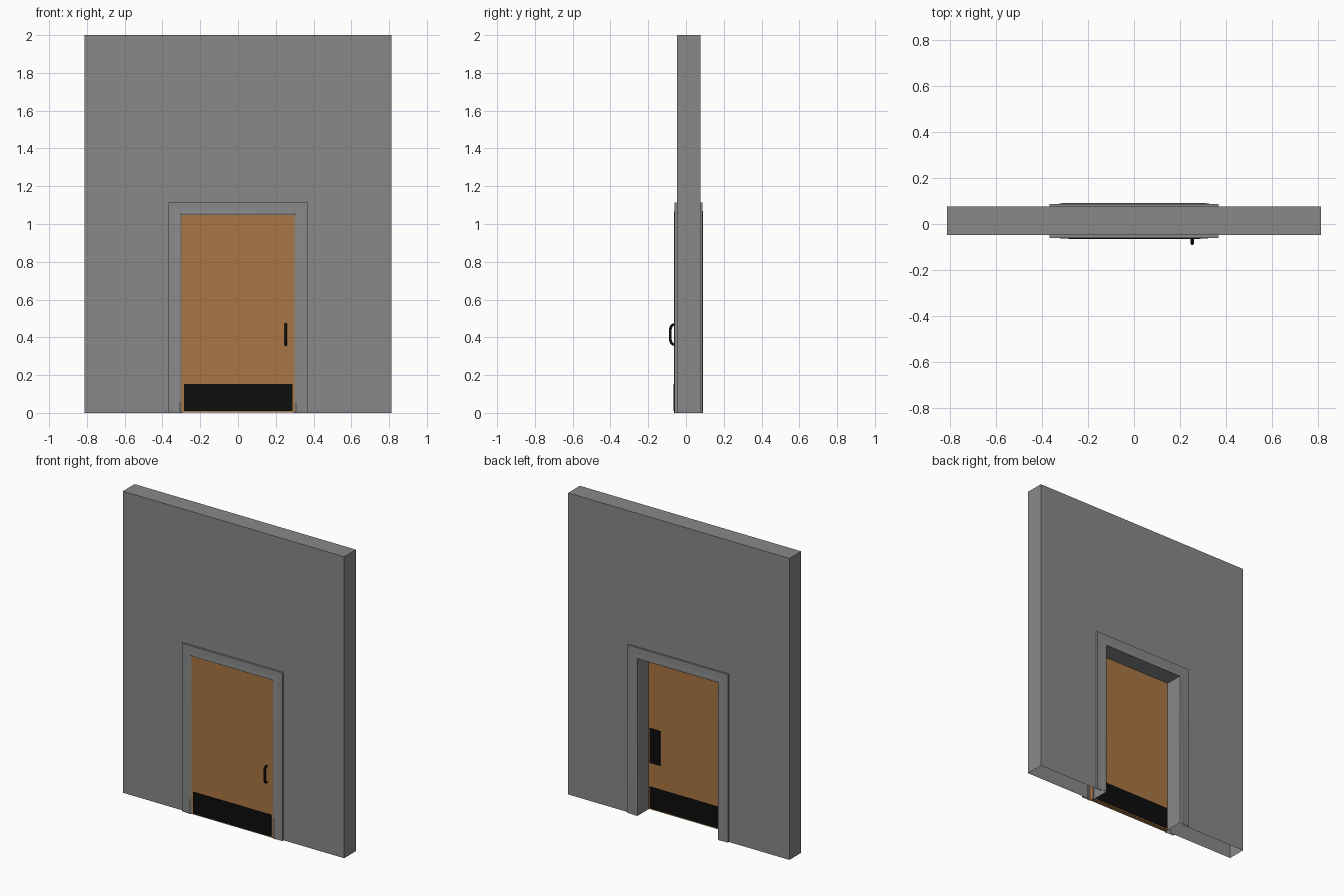
import bpy, bmesh, math
from mathutils import Vector

if "Cube" in bpy.data.objects:
    bpy.data.objects.remove(bpy.data.objects["Cube"])


def material(name, rgb):
    m = bpy.data.materials.new(name)
    m.diffuse_color = (*rgb, 1)
    m.use_nodes = True
    m.node_tree.nodes["Principled BSDF"].inputs["Base Color"].default_value = m.diffuse_color
    return m


GREY = material("wall grey", (0.25, 0.25, 0.25))
WOOD = material("door wood", (0.40, 0.18, 0.058))
BLACK = material("black metal", (0.004, 0.004, 0.004))


def add_mesh(name, bm, mat, smooth=False):
    me = bpy.data.meshes.new(name)
    bm.to_mesh(me)
    bm.free()
    ob = bpy.data.objects.new(name, me)
    bpy.context.collection.objects.link(ob)
    me.materials.append(mat)
    if smooth:
        bpy.context.view_layer.objects.active = ob
        ob.select_set(True)
        bpy.ops.object.shade_smooth_by_angle(angle=math.radians(35))
        ob.select_set(False)
    return ob


def box(name, lo, hi, mat):
    bm = bmesh.new()
    bmesh.ops.create_cube(bm, size=1)
    lo, hi = Vector(lo), Vector(hi)
    for v in bm.verts:
        v.co = (lo + hi) / 2 + v.co * (hi - lo)
    return add_mesh(name, bm, mat)


# Wall: an arch-shaped outline pushed through its depth, hollow underneath
FRONT, BACK, HW, OW, OH = -0.047, 0.076, 0.812, 0.33, 1.077
outline = [(-HW, 0), (-HW, 2), (HW, 2), (HW, 0), (OW, 0), (OW, OH), (-OW, OH), (-OW, 0)]
bm = bmesh.new()
face = bm.faces.new([bm.verts.new((x, FRONT, z)) for x, z in outline])
ext = bmesh.ops.extrude_face_region(bm, geom=[face], use_keep_orig=True)
for v in ext["geom"]:
    if isinstance(v, bmesh.types.BMVert):
        v.co.y = BACK
bmesh.ops.recalc_face_normals(bm, faces=bm.faces)
hidden = [f for f in bm.faces if abs(f.normal.y) < 0.5
          and (f.calc_center_median().z < 0.01
               or (abs(f.calc_center_median().x) < 0.5 and f.calc_center_median().z < 1.5))]
bmesh.ops.delete(bm, geom=hidden, context="FACES")
add_mesh("wall", bm, GREY)


# Door frame: moulding profiles (offset, y) swept up, over and down the opening
def frame(name, profile):
    bm = bmesh.new()
    rows = [[bm.verts.new((x, y, z)) for x, z in
             ((-d, 0), (-d, 0.747 + d), (d, 0.747 + d), (d, 0))] for d, y in profile]
    for a, b in zip(rows, rows[1:]):
        for i in range(3):
            bm.faces.new((a[i], a[i + 1], b[i + 1], b[i]))
    return add_mesh(name, bm, GREY, True)


frame("front_casing", [(0.368, FRONT), (0.368, -0.060), (0.33, -0.060),
                       (0.318, -0.0625), (0.308, -0.064), (0.30, -0.060)])
frame("jamb_and_back_casing", [(0.305, -0.030), (0.295, -0.030), (0.295, 0.088),
                               (0.308, 0.091), (0.318, 0.0895), (0.33, 0.087),
                               (0.368, 0.087), (0.368, BACK)])

# Door leaf with kick plates on both sides and a push plate behind
box("door", (-0.302, -0.060, 0.002), (0.302, -0.031, 1.049), WOOD)
box("front_kick_plate", (-0.285, -0.066, 0.01), (0.288, -0.0595, 0.152), BLACK)
box("back_kick_plate", (-0.288, -0.0315, 0.01), (0.288, -0.027, 0.152), BLACK)
box("push_plate", (0.21, -0.0315, 0.31), (0.288, -0.027, 0.54), BLACK)

# Pull handle: a round bar bent into a D
cu = bpy.data.curves.new("pull_handle", "CURVE")
cu.dimensions = "3D"
cu.bevel_depth = 0.0075
cu.bevel_resolution = 3
cu.use_fill_caps = True
half = [(-0.060, 0.468), (-0.068, 0.467), (-0.075, 0.462), (-0.081, 0.453), (-0.0835, 0.44)]
path = half + [(y, 0.83 - z) for y, z in reversed(half)]
sp = cu.splines.new("POLY")
sp.points.add(len(path) - 1)
for p, (y, z) in zip(sp.points, path):
    p.co = (0.253, y, z, 1)
sp.use_smooth = True
handle = bpy.data.objects.new("pull_handle", cu)
bpy.context.collection.objects.link(handle)
cu.materials.append(BLACK)
